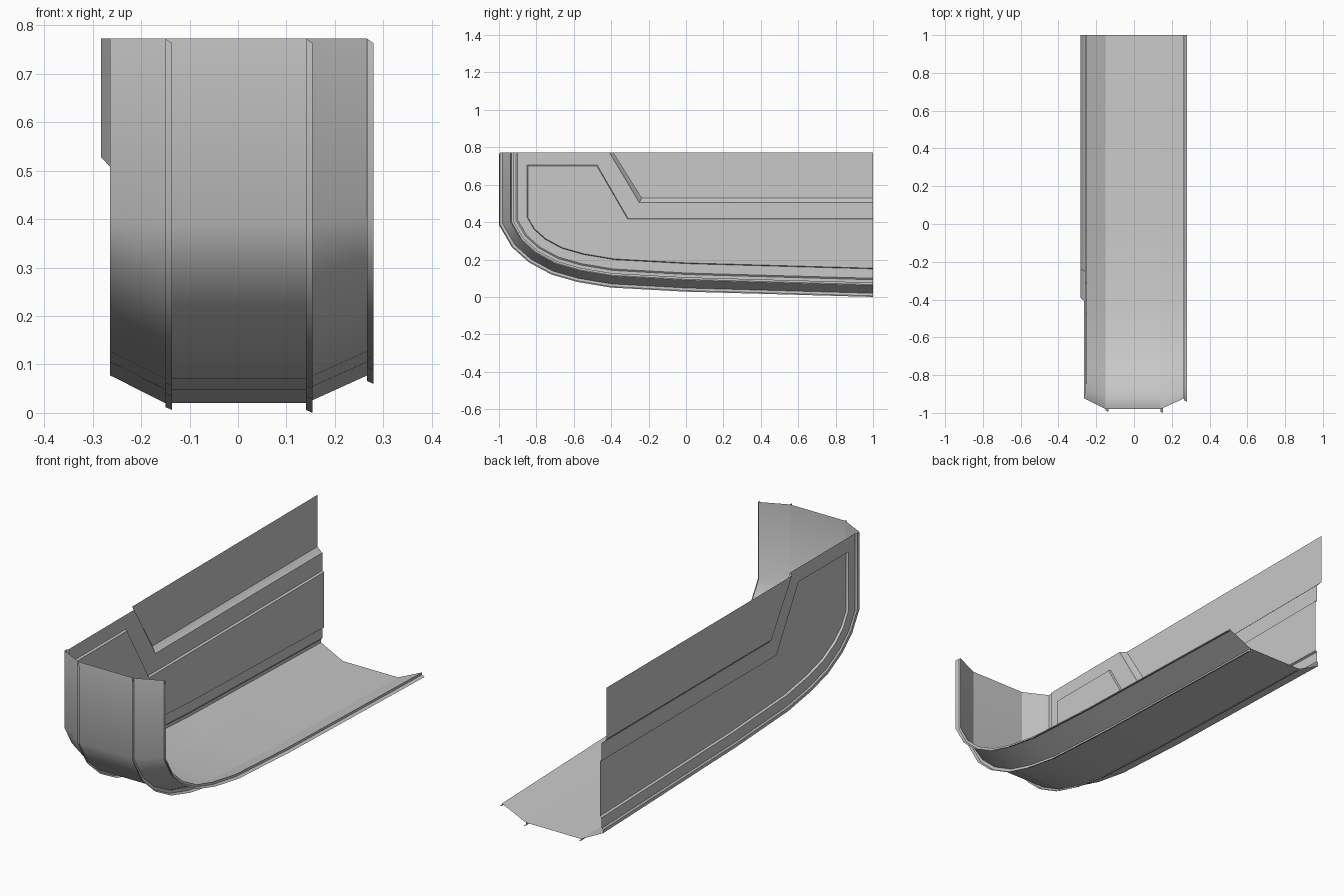
import bpy, bmesh, math
from mathutils import Vector

if "Cube" in bpy.data.objects:
    bpy.data.objects.remove(bpy.data.objects["Cube"], do_unlink=True)

grey = bpy.data.materials.new("light_grey")
grey.use_nodes = True
grey.diffuse_color = (0.58, 0.58, 0.58, 1)
grey.node_tree.nodes["Principled BSDF"].inputs["Base Color"].default_value = (0.58, 0.58, 0.58, 1)

TOP = 0.773
# Side curve (y, z) of the outermost rib edge
PATH = [Vector(p) for p in [(-1, TOP), (-1, .385), (-.93, .265), (-.84, .185), (-.72, .12),
                            (-.58, .08), (-.4, .05), (0, .028), (1, 0)]]


def rail(x, depth, top=TOP):
    """Side curve moved inward by depth, placed at x."""
    pts = []
    for i, p in enumerate(PATH):
        a = (p - PATH[i - 1]).normalized() if i else None
        b = (PATH[i + 1] - p).normalized() if i < len(PATH) - 1 else None
        a, b = a or b, b or a
        n = Vector((-a.y, a.x)) + Vector((-b.y, b.x))
        n = n.normalized()
        q = p + n * depth / n.dot(Vector((-a.y, a.x)))
        if i == 0:
            q.y = top
        if i == len(PATH) - 1:
            q.x = 1
        pts.append(Vector((x, q.x, q.y)))
    return pts


def line(x, pts):
    return [Vector((x, y, z)) for y, z in pts]


def build(name, strips, polygons=()):
    """Skin rows of points into strips and add flat polygons."""
    bm = bmesh.new()
    for rows in strips:
        rings = [[bm.verts.new(p) for p in row] for row in rows]
        for r, s in zip(rings, rings[1:]):
            for i in range(len(r) - 1):
                bm.faces.new((r[i], r[i + 1], s[i + 1], s[i]))
    for poly in polygons:
        bm.faces.new([bm.verts.new(p) for p in poly])
    bmesh.ops.remove_doubles(bm, verts=bm.verts, dist=0.0004)
    bmesh.ops.recalc_face_normals(bm, faces=bm.faces)
    mesh = bpy.data.meshes.new(name)
    bm.to_mesh(mesh)
    bm.free()
    mesh.materials.append(grey)
    ob = bpy.data.objects.new(name, mesh)
    bpy.context.collection.objects.link(ob)
    bpy.ops.object.select_all(action='DESELECT')
    ob.select_set(True)
    bpy.context.view_layer.objects.active = ob
    bpy.ops.object.shade_smooth_by_angle(angle=math.radians(32))
    return ob


# Swept hull skin: middle and two slanted flanks
build("middle_panel", [[rail(-.15, .02), rail(.14, .02)]])
build("right_flank", [[rail(-.263, .077), rail(-.15, .02)]])
build("left_flank", [[rail(.14, .02), rail(.266, .077)]])

# Ribs: short web with an outward lip
for name, x, d in [("inner_right_rib", -.15, .02), ("inner_left_rib", .14, .02),
                   ("outer_right_rib", -.264, .085), ("outer_left_rib", .266, .077)]:
    lip = d - (.02 if x > 0 else .014)
    if name == "outer_left_rib":
        lip = .06
    build(name, [[rail(x, d), rail(x, lip + .006), rail(x + .014, lip, TOP - .01)]])

# Side wall levels: frame, sunk panel, raised upper panel
FRAME, SUNK, UPPER = -.258, -.248, -.283

frame_in = [(-.475, .705), (-.31, .42), (1, .42)]
frame_out = [(-.41, TOP), (-.25, .505), (1, .505)]
corner_in = rail(FRAME, .15, .705)
corner_out = rail(FRAME, .10)
top_in = [corner_in[0]] + line(FRAME, frame_in)
top_out = [corner_out[0]] + line(FRAME, frame_out)
build("wall_frame", [
    [rail(-.264, .085), rail(-.264, .092), corner_out, corner_in],
    [top_out, top_in]])

# Sunk panel with its narrow step all round
panel_low = rail(SUNK, .154, .701)
panel_top = [panel_low[0]] + line(SUNK, [(-.477, .701), (-.312, .416), (1, .416)])
build("wall_panel", [[corner_in, panel_low], [top_in, panel_top]],
      [panel_low + panel_top[:0:-1]])

# Raised upper panel with sloped edge
edge = line(UPPER, [(-.39, TOP), (-.237, .528), (1, .528)])
build("upper_wall", [[line(FRAME, frame_out), line(-.264, [(-.408, TOP), (-.248, .508), (1, .508)]), edge]],
      [edge + line(UPPER, [(1, TOP)])])
